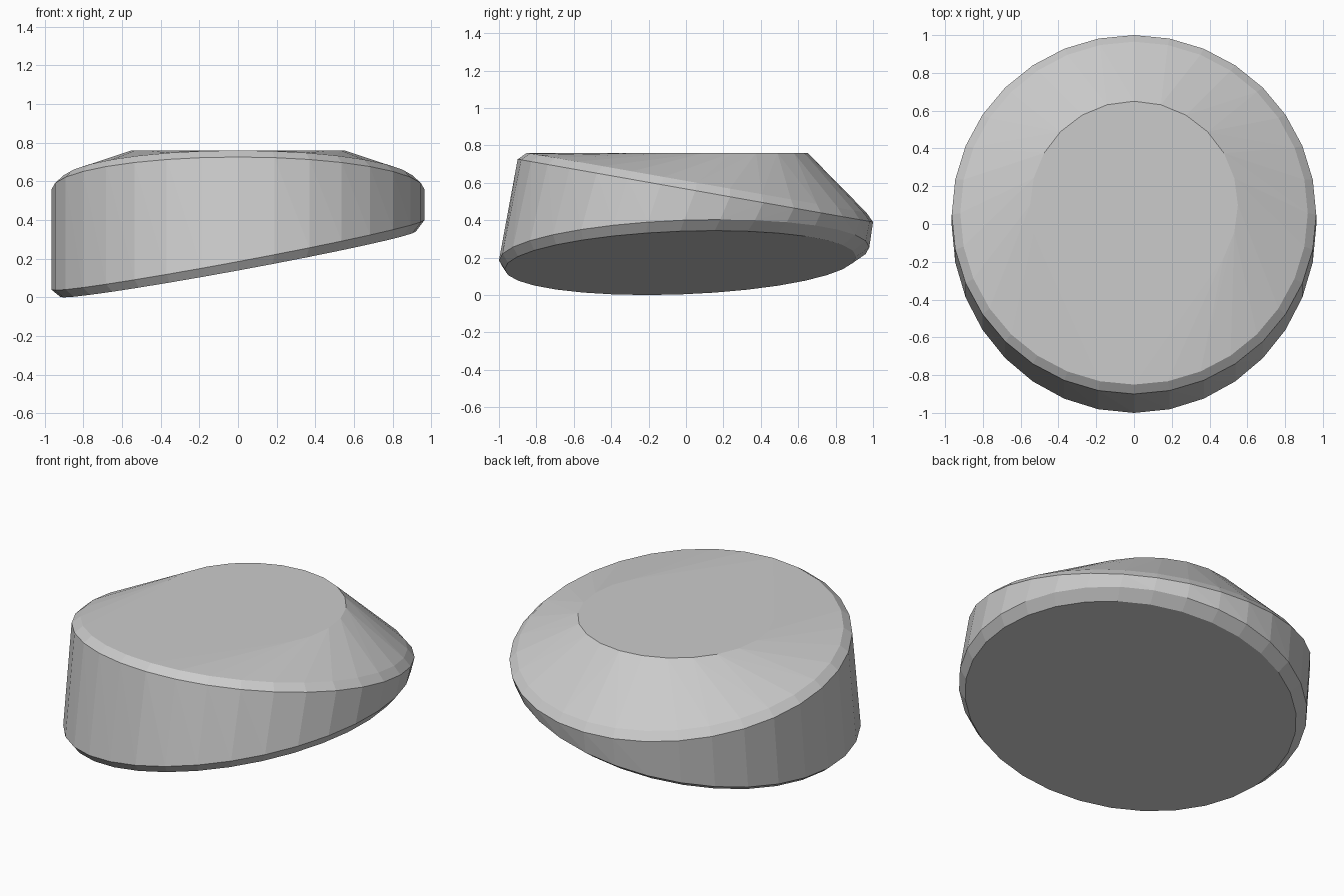
import bpy, bmesh
from math import sin, cos, tau

cube = bpy.data.objects.get("Cube")
if cube:
    bpy.data.objects.remove(cube, do_unlink=True)

grey = bpy.data.materials.new("plain grey")
grey.use_nodes = True
colour = (0.6, 0.6, 0.6, 1)
grey.diffuse_color = colour
grey.node_tree.nodes["Principled BSDF"].inputs["Base Color"].default_value = colour


def ring(bm, sides, centre_y, centre_z, rx, ry, rise_x=0, rise_y=0):
    """Tilted elliptical section; the rises are the height gained at +x and +y."""
    for i in range(sides):
        c, s = cos(tau * i / sides), sin(tau * i / sides)
        bm.verts.new((rx * c, centre_y + ry * s, centre_z + rise_x * c + rise_y * s))


# Leaning puck: sections from the underside to the flat top
bm = bmesh.new()
ring(bm, 32, -0.03, 0.172, 0.92, 0.94, 0.169, 0.033)     # underside
ring(bm, 32, -0.01, 0.22, 0.965, 0.99, 0.18, 0.035)      # lower bevel
ring(bm, 32, 0.05, 0.558, 0.965, 0.95, 0, -0.168)        # upper wall edge
ring(bm, 32, 0.0575, 0.6, 0.92, 0.9075, 0, -0.16)        # upper bevel
ring(bm, 24, 0.10, 0.76, 0.55, 0.55)                     # level top

# Skin the sections with a convex shell and merge its flat areas
hull = bmesh.ops.convex_hull(bm, input=bm.verts)
loose = [v for v in bm.verts if not v.link_faces]
bmesh.ops.delete(bm, geom=loose, context='VERTS')
bmesh.ops.dissolve_limit(bm, angle_limit=0.01, verts=bm.verts, edges=bm.edges)
bmesh.ops.recalc_face_normals(bm, faces=bm.faces)

mesh = bpy.data.meshes.new("slanted_puck")
bm.to_mesh(mesh)
bm.free()
mesh.materials.append(grey)
puck = bpy.data.objects.new("slanted_puck", mesh)
bpy.context.collection.objects.link(puck)
